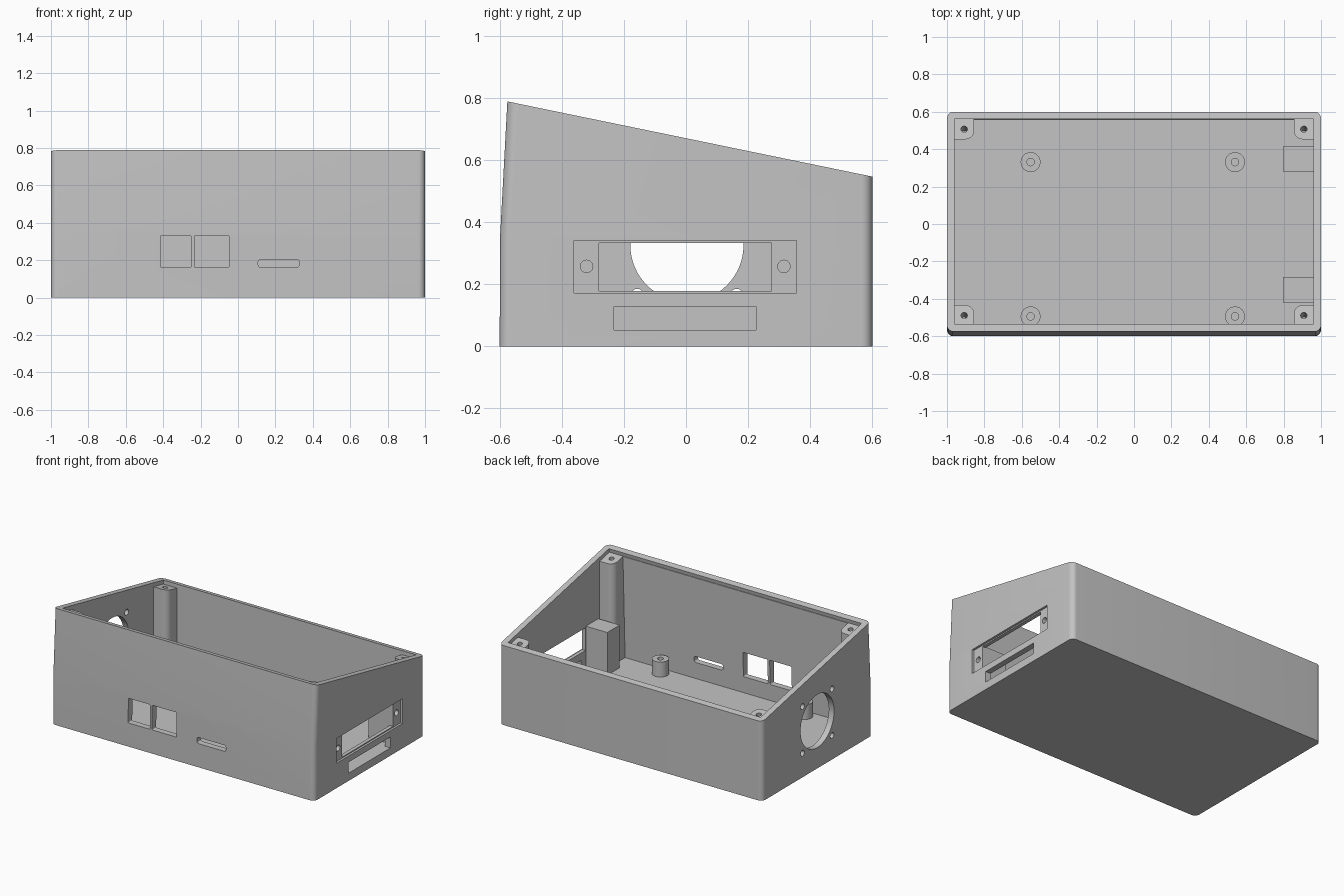
import bpy, bmesh
from math import radians, atan2
from mathutils import Matrix

cube = bpy.data.objects.get("Cube")
if cube:
    bpy.data.objects.remove(cube, do_unlink=True)

grey = bpy.data.materials.new("matte grey")
grey.use_nodes = True
grey.diffuse_color = (0.55, 0.55, 0.55, 1)
grey.node_tree.nodes["Principled BSDF"].inputs["Base Color"].default_value = (0.55, 0.55, 0.55, 1)

FLOOR = 0.05
FRONT_Y, FRONT_Z, BACK_Y, BACK_Z = -0.575, 0.788, 0.6, 0.546
RECESS = 0.027
ALONG_X = Matrix.Rotation(radians(90), 4, "Y")
SQUARE_TO_SLOPE = Matrix.Rotation(-atan2(FRONT_Z - BACK_Z, BACK_Y - FRONT_Y), 4, "X")


def rim_z(y):
    """Height of the sloping top plane."""
    return FRONT_Z + (y - FRONT_Y) * (BACK_Z - FRONT_Z) / (BACK_Y - FRONT_Y)


def finish(name, bm):
    bmesh.ops.recalc_face_normals(bm, faces=bm.faces[:])
    mesh = bpy.data.meshes.new(name)
    bm.to_mesh(mesh)
    bm.free()
    mesh.materials.append(grey)
    obj = bpy.data.objects.new(name, mesh)
    bpy.context.scene.collection.objects.link(obj)
    return obj


def prism_bm(profile, x0, x1):
    """Extrude a (y, z) profile along x."""
    bm = bmesh.new()
    face = bm.faces.new([bm.verts.new((x0, y, z)) for y, z in profile])
    new = bmesh.ops.extrude_face_region(bm, geom=[face])["geom"]
    bmesh.ops.translate(bm, vec=(x1 - x0, 0, 0),
                        verts=[v for v in new if isinstance(v, bmesh.types.BMVert)])
    return bm


def box_bm(x0, x1, y0, y1, z0, z1):
    return prism_bm([(y0, z0), (y1, z0), (y1, z1), (y0, z1)], x0, x1)


def box(name, *bounds):
    return finish(name, box_bm(*bounds))


def round_edges(bm, edges, radius, segments=8):
    bmesh.ops.bevel(bm, geom=edges, offset=radius, segments=segments, profile=0.5, affect="EDGES")


def cylinder(name, centre, radius, depth, turn=Matrix(), segments=32):
    bm = bmesh.new()
    bmesh.ops.create_cone(bm, cap_ends=True, segments=segments, radius1=radius,
                          radius2=radius, depth=depth,
                          matrix=Matrix.Translation(centre) @ turn)
    return finish(name, bm)


def port_cutter(x0, x1, z0, z1, radius):
    """Opening through the front wall with rounded corners."""
    bm = box_bm(x0, x1, -0.7, -0.5, z0, z1)
    deep = [e for e in bm.edges if abs(e.verts[0].co.y - e.verts[1].co.y) > 0.1]
    round_edges(bm, deep, radius, 4)
    return finish("port_cutter", bm)


def cut(obj, cutters, discard=True):
    """Subtract the cutters and apply."""
    bpy.context.view_layer.objects.active = obj
    for c in cutters:
        c.hide_render = True
        mod = obj.modifiers.new("cut", "BOOLEAN")
        mod.operation, mod.solver, mod.object = "DIFFERENCE", "EXACT", c
        bpy.ops.object.modifier_apply(modifier=mod.name)
    if discard:
        for c in cutters:
            bpy.data.objects.remove(c, do_unlink=True)


# Outer shell with rounded upright corners and a leaning front
bm = prism_bm([(-0.6, 0), (BACK_Y, 0), (BACK_Y, BACK_Z), (FRONT_Y, FRONT_Z), (-0.598, 0.36)], -1, 1)
upright = []
for e in bm.edges:
    d = e.verts[1].co - e.verts[0].co
    if abs(d.z) > 0.3 and abs(d.x) < 0.01 and abs(d.y) < 0.1:
        upright.append(e)
round_edges(bm, upright, 0.035)
case = finish("case", bm)

# Inner cavity: leaning walls, and a shallow lid groove under the front rim
cut(case, [finish("cavity_cutter", prism_bm(
    [(-0.56, FLOOR), (0.555, FLOOR), (0.561, rim_z(0.561)), (0.561, 0.9), (-0.535, 0.9),
     (-0.535, rim_z(-0.535)), (-0.54, rim_z(-0.54) - RECESS), (-0.537, rim_z(-0.537) - RECESS)],
    -0.96, 0.96))])

# Front ports
cut(case, [port_cutter(-0.415, -0.25, 0.162, 0.331, 0.006),
           port_cutter(-0.233, -0.047, 0.162, 0.331, 0.006),
           port_cutter(0.108, 0.327, 0.162, 0.204, 0.013)])

# Side connector plate recess, its window, and the narrow slot below
cut(case, [box("plate_cutter", 0.985, 1.1, -0.36, 0.355, 0.171, 0.341),
           box("window_cutter", 0.9, 1.1, -0.28, 0.275, 0.178, 0.333),
           box("slot_cutter", 0.94, 1.1, -0.231, 0.226, 0.053, 0.128)])

# Fan opening with four screw holes
fan_y, fan_z = 0.003, 0.325
cut(case, [cylinder("fan_cutter", (-1, fan_y, fan_z), 0.182, 0.2, ALONG_X, 64)])
cut(case, [cylinder("fan_screw_cutter", (-1, fan_y + sy * 0.16, fan_z + sz * 0.16), 0.02, 0.2, ALONG_X, 20)
           for sy in (-1, 1) for sz in (-1, 1)])

parts = [case]

# Connector screw blocks, drilled together with the wall
for label, y0, y1, hole_y in (("front", -0.419, -0.284, -0.32), ("back", 0.28, 0.415, 0.315)):
    block = box(label + "_screw_block", 0.797, 0.965, y0, y1, FLOOR - 0.01, 0.343)
    drill = cylinder("drill_cutter", (0.98, hole_y, 0.257), 0.02, 0.16, ALONG_X, 24)
    cut(block, [drill], discard=False)
    cut(case, [drill])
    parts.append(block)

# Corner lid posts, rounded on the inward edge, topped parallel to the slope
for xs, side in ((-1, "right"), (1, "left")):
    for label, inner, outer, hole_y in (("front", -0.434, -0.565, -0.489), ("back", 0.453, 0.57, 0.507)):
        x_in = xs * 0.855
        bm = box_bm(min(x_in, xs * 0.97), max(x_in, xs * 0.97),
                    min(inner, outer), max(inner, outer), FLOOR - 0.01, 0.5)
        edge = [e for e in bm.edges if all(
            abs(v.co.x - x_in) < 1e-4 and abs(v.co.y - inner) < 1e-4 for v in e.verts)]
        round_edges(bm, edge, 0.045)
        for v in bm.verts:
            if v.co.z > 0.4:
                v.co.z = rim_z(v.co.y) - RECESS
        post = finish(f"{label}_{side}_lid_post", bm)
        cut(post, [cylinder("pilot_cutter", (xs * 0.908, hole_y, rim_z(hole_y) - RECESS),
                            0.017, 0.25, SQUARE_TO_SLOPE, 20)])
        parts.append(post)

# Circuit board standoffs
for x, side in ((-0.553, "right"), (0.54, "left")):
    for y, label in ((-0.494, "front"), (0.331, "back")):
        standoff = cylinder(f"{label}_{side}_standoff", (x, y, 0.098), 0.053, 0.11)
        cut(standoff, [cylinder("pilot_cutter", (x, y, 0.13), 0.02, 0.13, segments=20)])
        parts.append(standoff)

# Smooth the curves, keep the edges crisp
for obj in bpy.context.scene.objects:
    obj.select_set(obj in parts)
bpy.context.view_layer.objects.active = case
bpy.ops.object.shade_smooth_by_angle(angle=radians(30))
